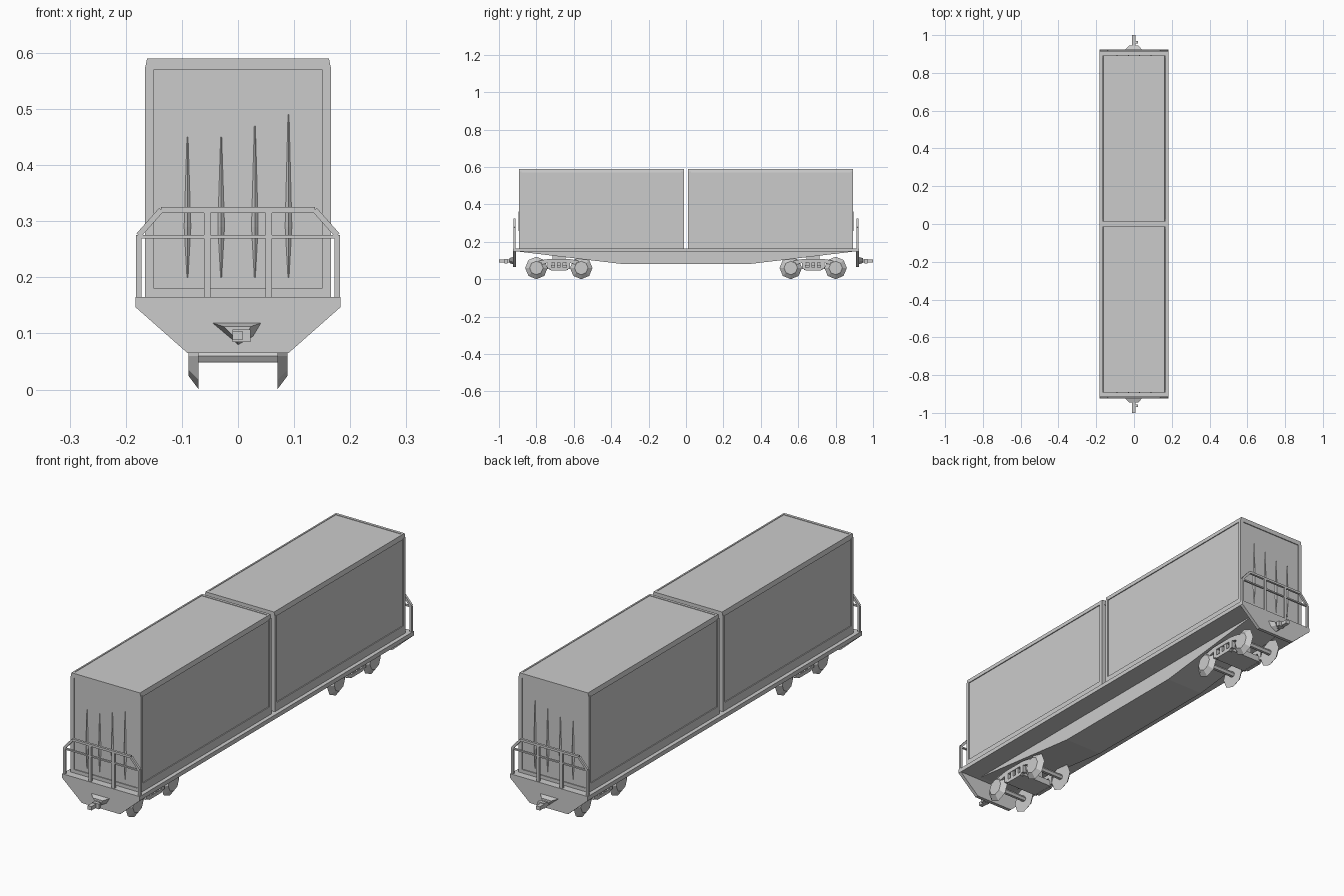
import bpy, bmesh, math
from mathutils import Vector, Matrix

if "Cube" in bpy.data.objects:
    bpy.data.objects.remove(bpy.data.objects["Cube"])


def finish(name, bm):
    bmesh.ops.recalc_face_normals(bm, faces=bm.faces)
    mesh = bpy.data.meshes.new(name)
    bm.to_mesh(mesh)
    bm.free()
    obj = bpy.data.objects.new(name, mesh)
    bpy.context.collection.objects.link(obj)
    return obj


def add_box(bm, x0, x1, y0, y1, z0, z1):
    m = Matrix.Translation(((x0 + x1) / 2, (y0 + y1) / 2, (z0 + z1) / 2))
    m = m @ Matrix.Diagonal((abs(x1 - x0), abs(y1 - y0), abs(z1 - z0), 1))
    bmesh.ops.create_cube(bm, size=1, matrix=m)


def add_bar(bm, a, b, width, depth):
    # square bar between two points in an xz plane
    a, b = Vector(a), Vector(b)
    d = b - a
    m = Matrix.Translation((a + b) / 2) @ d.to_track_quat('Z', 'Y').to_matrix().to_4x4()
    m = m @ Matrix.Diagonal((width, depth, d.length, 1))
    bmesh.ops.create_cube(bm, size=1, matrix=m)


def add_prism(bm, points_a, points_b):
    # solid between two matching outlines
    a = [bm.verts.new(p) for p in points_a]
    b = [bm.verts.new(p) for p in points_b]
    n = len(a)
    bm.faces.new(a)
    bm.faces.new(b[::-1])
    for i in range(n):
        bm.faces.new((a[i], a[(i + 1) % n], b[(i + 1) % n], b[i]))


# Deck
bm = bmesh.new()
add_box(bm, -.183, .183, -.925, .925, .147, .165)
finish("deck", bm)

# Fish-belly centre sill
bm = bmesh.new()
belly = [(-.9, .148), (-.33, .08), (.33, .08), (.9, .148)]
add_prism(bm, [(-.09, y, z) for y, z in belly], [(.09, y, z) for y, z in belly])
finish("centre_sill", bm)

for s, end in ((-1, "front"), (1, "back")):
    # Container: core with chamfered roof, edge rails and corner posts
    bm = bmesh.new()
    y0, y1 = s * .012, s * .893
    core = [(-.162, .165), (.162, .165), (.162, .575), (.155, .588), (-.155, .588), (-.162, .575)]
    add_prism(bm, [(x, y0 + s * .003, z) for x, z in core], [(x, y1 - s * .004, z) for x, z in core])
    for x in (-1, 1):
        add_box(bm, x * .157, x * .166, y0, y1, .165, .2)
        rail = [(x * .155, .59), (x * .162, .59), (x * .166, .57), (x * .155, .57)]
        add_prism(bm, [(a, y0, z) for a, z in rail], [(a, y1, z) for a, z in rail])
        for y, inner in ((y0, y0 + s * .014), (y1, y1 - s * .014)):
            add_box(bm, x * .15, x * .166, y, inner, .165, .575)
    for y, inner in ((y0, y0 + s * .012), (y1, y1 - s * .012)):
        add_box(bm, -.16, .16, y, inner, .57, .59)
        add_box(bm, -.16, .16, y, inner, .165, .18)
    finish(end + "_container", bm)

    # Door locking bars, thick near the handle and tapering to points
    bm = bmesh.new()
    for x, top in ((-.09, .45), (-.03, .45), (.03, .47), (.09, .49)):
        for za, zb, ra, rb in ((.2, .29, .001, .006), (.29, top, .006, .001)):
            m = Matrix.Translation((x, s * .89, (za + zb) / 2))
            bmesh.ops.create_cone(bm, cap_ends=True, segments=4, radius1=ra,
                                  radius2=rb, depth=zb - za, matrix=m)
    finish(end + "_door_bars", bm)

    # End plate tapering below the deck
    bm = bmesh.new()
    plate = [(-.183, .147), (.183, .147), (.09, .065), (-.09, .065)]
    add_prism(bm, [(x, s * .91, z) for x, z in plate], [(x, s * .925, z) for x, z in plate])
    finish(end + "_end_plate", bm)

    # Railing
    bm = bmesh.new()
    y = s * .917
    path = [(-.177, .16), (-.177, .275), (-.137, .32), (.137, .32), (.177, .275), (.177, .16)]
    for (xa, za), (xb, zb) in zip(path, path[1:]):
        add_bar(bm, (xa, y, za), (xb, y, zb), .01, .01)
    add_box(bm, -.18, .18, y - .004, y + .004, .269, .275)
    for x in (-.055, .055):
        add_box(bm, x - .006, x + .006, y - .005, y + .005, .16, .32)
    finish(end + "_railing", bm)

    # Coupler: triangular mount and hooked shank
    bm = bmesh.new()
    tri = [(-.05, .12), (.045, .12), (.03, .095), (0, .078)]
    add_prism(bm, [(x, s * .92, z) for x, z in tri],
              [(x * .5, s * .945, .1 + (z - .1) * .6) for x, z in tri])
    add_box(bm, -.01, .008, s * .94, s * 1, .088, .104)
    add_box(bm, -.01, .022, s * .955, s * .97, .085, .107)
    finish(end + "_coupler", bm)

    # Bogie frame: bolster, side frames with openings, springs
    c = s * .68
    bm = bmesh.new()
    add_box(bm, -.075, .075, c - .05, c + .05, .048, .075)
    add_box(bm, -.04, .04, c - .035, c + .035, .07, .13)
    for x in (-1, 1):
        xa, xb = x * .07, x * .086
        top = [(-.13, .085), (-.1, .1), (-.055, .108), (.055, .108), (.1, .1), (.13, .085),
               (.1, .075), (.05, .09), (-.05, .09), (-.1, .075)]
        add_prism(bm, [(xa, c + y, z) for y, z in top], [(xb, c + y, z) for y, z in top])
        low = [(-.06, .062), (-.04, .047), (.04, .047), (.06, .062)]
        add_prism(bm, [(xa, c + y, z) for y, z in low], [(xb, c + y, z) for y, z in low])
        for y in (-.05, .05):
            add_box(bm, xa, xb, c + y - .01, c + y + .01, .055, .095)
        for y in (-.015, .015):
            add_box(bm, x * .074, x * .084, c + y - .008, c + y + .008, .055, .095)
    finish(end + "_bogie_frame", bm)

    # Wheelsets: faceted conical wheels on an axle
    bm = bmesh.new()
    for dy in (-.12, .12):
        for x in (-1, 1):
            m = Matrix.Translation((x * .079, c + dy, .06)) @ Matrix.Rotation(x * math.pi / 2, 4, 'Y')
            bmesh.ops.create_cone(bm, cap_ends=True, segments=8, radius1=.06,
                                  radius2=.036, depth=.018, matrix=m)
        m = Matrix.Translation((0, c + dy, .06)) @ Matrix.Rotation(math.pi / 2, 4, 'Y')
        bmesh.ops.create_cone(bm, cap_ends=True, segments=6, radius1=.012,
                              radius2=.012, depth=.145, matrix=m)
    finish(end + "_wheelsets", bm)
